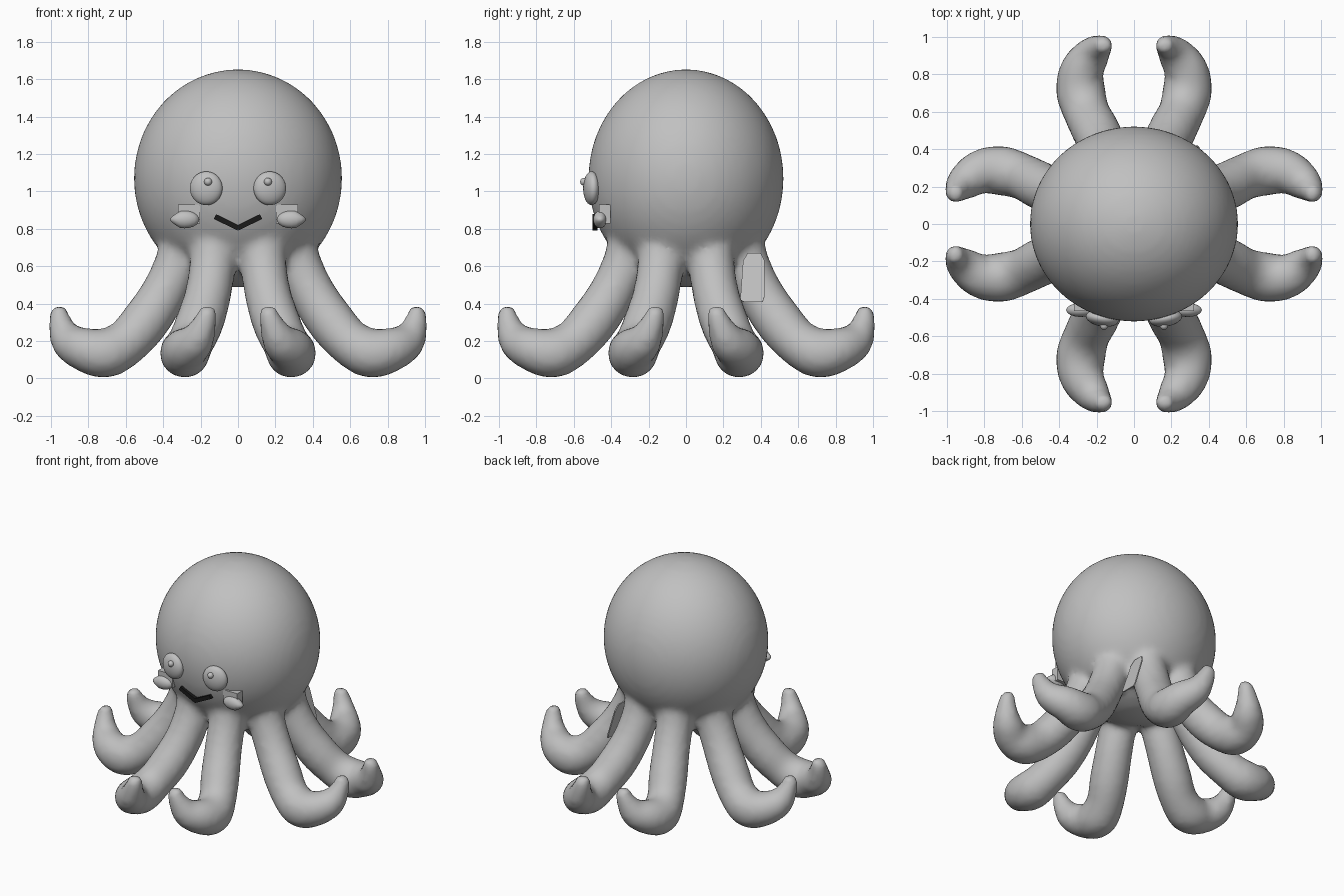
import bpy, bmesh, math
from mathutils import Vector, Matrix

cube = bpy.data.objects.get("Cube")
if cube:
    bpy.data.objects.remove(cube, do_unlink=True)


def material(name, rgb):
    m = bpy.data.materials.new(name)
    m.use_nodes = True
    m.diffuse_color = (*rgb, 1)
    m.node_tree.nodes["Principled BSDF"].inputs["Base Color"].default_value = (*rgb, 1)
    return m


GREY = material("soft grey", (0.53, 0.53, 0.53))
BLACK = material("mouth black", (0.01, 0.01, 0.01))


def finish(name, bm, mat, smooth=True):
    mesh = bpy.data.meshes.new(name)
    bm.to_mesh(mesh)
    bm.free()
    ob = bpy.data.objects.new(name, mesh)
    bpy.context.collection.objects.link(ob)
    mesh.materials.append(mat)
    for p in mesh.polygons:
        p.use_smooth = smooth
    return ob


def ball(bm, loc, radii, u=16, v=10, rot=0):
    mat = Matrix.LocRotScale(Vector(loc), Matrix.Rotation(rot, 3, 'Z'), Vector(radii))
    bmesh.ops.create_uvsphere(bm, u_segments=u, v_segments=v, radius=1, matrix=mat)


def box(bm, loc, size, rot=0):
    mat = Matrix.LocRotScale(Vector(loc), Matrix.Rotation(rot, 3, 'Y'), Vector(size))
    bmesh.ops.create_cube(bm, size=1, matrix=mat)


def spline(points, steps):
    # Catmull-Rom samples through position and radius
    pts = [Vector(p) for p in points]
    pts = [pts[0]] + pts + [pts[-1]]
    samples = []
    for a, b, c, d in zip(pts, pts[1:], pts[2:], pts[3:]):
        for i in range(steps):
            t = i / steps
            samples.append(b + (c - a) * (t / 2) + (2 * a - 5 * b + 4 * c - d) * (t * t / 2)
                           + (3 * b - a - 3 * c + d) * (t ** 3 / 2))
    return samples + [pts[-1]]


def tube_rings(points, sides=16):
    # Round cross-sections along the path, closing in a dome at the tip
    samples = spline(points, 3)
    rings = []

    def ring(centre, along, r):
        n1 = along.cross(Vector((0, 1, 0))).normalized()
        n2 = along.cross(n1)
        angles = [math.tau * k / sides for k in range(sides)]
        rings.append([centre + (n1 * math.cos(a) + n2 * math.sin(a)) * r for a in angles])

    for i, s in enumerate(samples):
        before, after = samples[max(i - 1, 0)], samples[min(i + 1, len(samples) - 1)]
        along = (after.xyz - before.xyz).normalized()
        ring(s.xyz, along, s.w)
    for deg in (30, 55, 75):
        a = math.radians(deg)
        ring(s.xyz + along * s.w * math.sin(a), along, s.w * math.cos(a))
    return rings


def add_tube(bm, rings, place):
    rows = [[bm.verts.new(place(p)) for p in r] for r in rings]
    for lower, upper in zip(rows, rows[1:]):
        for k in range(len(lower)):
            bm.faces.new((lower[k - 1], lower[k], upper[k], upper[k - 1]))
    bm.faces.new(rows[0][::-1])
    bm.faces.new(rows[-1])


# Head and eight curled arms, fused into one skin: outward, sideways, height, radius
ARM = [(.28, .13, .78, .13), (.32, .135, .62, .125), (.40, .16, .45, .125),
       (.50, .205, .30, .13), (.60, .255, .19, .125), (.71, .285, .135, .135),
       (.82, .28, .155, .12), (.905, .225, .20, .10), (.945, .185, .28, .07),
       (.955, .165, .34, .055)]
bm = bmesh.new()
ball(bm, (0, 0, 1.07), (.557, .522, .583), 64, 32)
arm = tube_rings(ARM)
for sx in (-1, 1):
    for sy in (-1, 1):
        add_tube(bm, arm, lambda p: (sx * p.x, sy * p.y, p.z))
        add_tube(bm, arm, lambda p: (sx * p.y, sy * p.x, p.z))
bmesh.ops.recalc_face_normals(bm, faces=bm.faces)
body = finish("head_and_arms", bm, GREY)
fuse = body.modifiers.new("Fuse", 'REMESH')
fuse.mode = 'VOXEL'
fuse.voxel_size = 0.025
fuse.use_smooth_shade = True
soften = body.modifiers.new("Soften", 'SMOOTH')
soften.factor = 0.5
soften.iterations = 6

for side, s in (("left", 1), ("right", -1)):
    # Eye with a small raised pupil
    bm = bmesh.new()
    ball(bm, (s * .17, -.505, 1.017), (.088, .043, .09), 32, 20, s * .17)
    finish(side + "_eye", bm, GREY)
    bm = bmesh.new()
    ball(bm, (s * .16, -.545, 1.052), (.021, .021, .021), 20, 12)
    finish(side + "_pupil", bm, GREY)

    # Cheek: small block with a pointed pad in front
    bm = bmesh.new()
    box(bm, (s * .262, -.435, .88), (.115, .06, .1))
    finish(side + "_cheek_block", bm, GREY, False)
    bm = bmesh.new()
    ball(bm, (s * .285, -.46, .85), (.078, .037, .047), 16, 10)
    for v in bm.verts:
        if s * v.co.x > .31:
            pinch = 1 - (s * v.co.x - .31) * 8
            v.co.z = .85 + (v.co.z - .85) * pinch
    finish(side + "_cheek_pad", bm, GREY)

# V-shaped mouth
bm = bmesh.new()
for s in (-1, 1):
    box(bm, (s * .06, -.486, .835), (.14, .026, .028), -s * math.radians(26))
finish("mouth", bm, BLACK, False)

# Small flat panel between two arms at the back
bm = bmesh.new()
outline = [(.29, .42), (.31, .41), (.41, .41), (.42, .44),
           (.42, .63), (.40, .67), (.33, .67), (.305, .63)]
bm.faces.new([bm.verts.new((.35 - (z - .41) * .3, y, z)) for y, z in outline])
panel = finish("back_panel", bm, GREY, False)
panel.modifiers.new("Thickness", 'SOLIDIFY').thickness = 0.008
